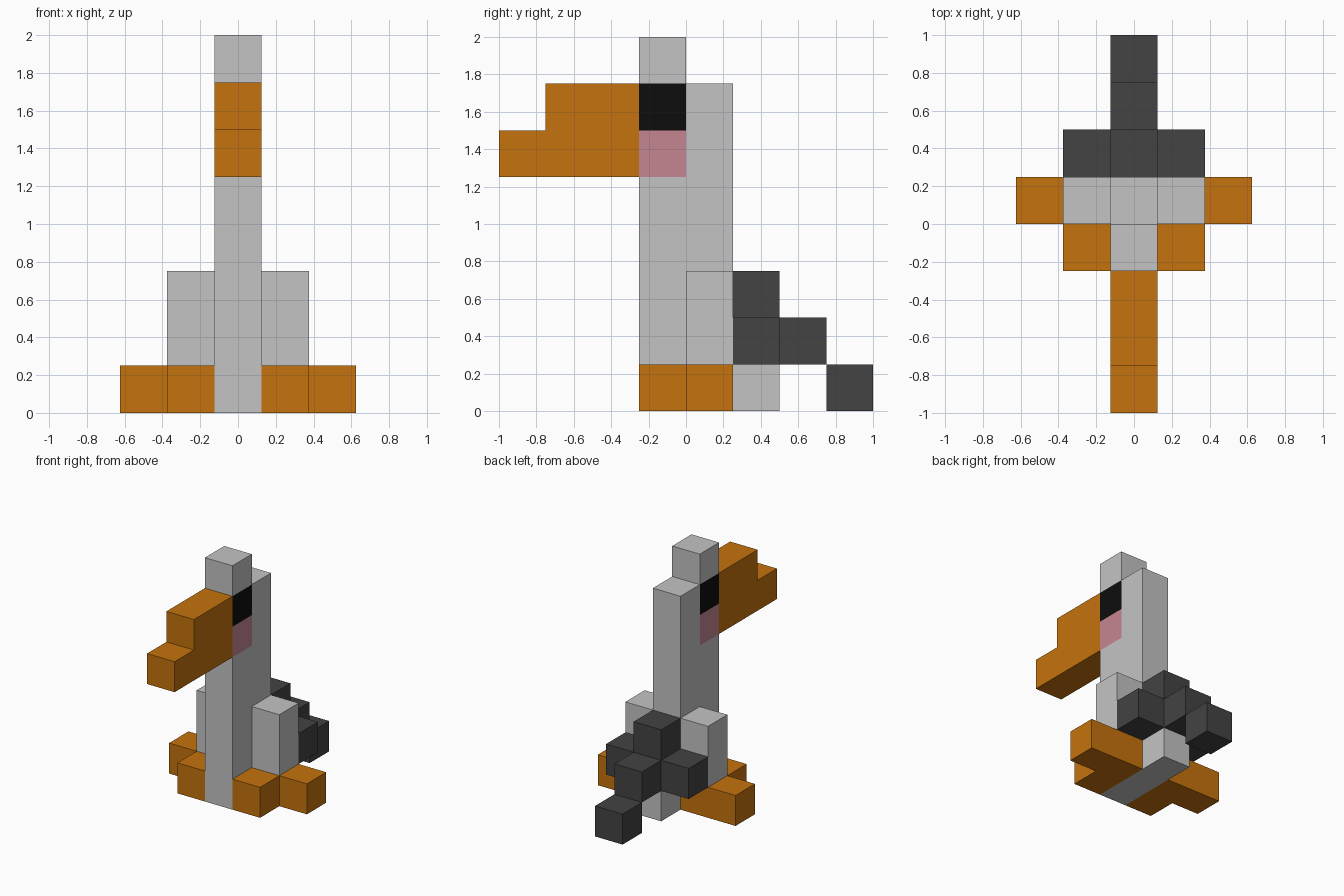
import bpy

U = 0.25  # edge of one block

cube = bpy.data.objects.get("Cube")
if cube:
    bpy.data.objects.remove(cube, do_unlink=True)


def material(name, r, g, b):
    mat = bpy.data.materials.new(name)
    mat.use_nodes = True
    mat.diffuse_color = (r, g, b, 1)
    mat.node_tree.nodes["Principled BSDF"].inputs["Base Color"].default_value = (r, g, b, 1)
    return mat


grey = material("light grey", 0.55, 0.55, 0.55)
dark = material("dark grey", 0.056, 0.056, 0.056)
orange = material("orange", 0.56, 0.17, 0.004)
pink = material("pink", 0.56, 0.24, 0.29)
black = material("black", 0.004, 0.004, 0.004)


def block(name, mat, x, y, z):
    """Box spanning the (start, end) ranges, counted in blocks."""
    bpy.ops.mesh.primitive_cube_add(size=1)
    obj = bpy.context.object
    obj.name = name
    spans = (x, y, z)
    for v in obj.data.vertices:
        v.co = [U * (s[1] if c > 0 else s[0]) for c, s in zip(v.co, spans)]
    obj.data.materials.append(mat)
    return obj


def pair(name, mat, x, y, z):
    """The same box on the left (+x) and the right (-x)."""
    block("left_" + name, mat, x, y, z)
    block("right_" + name, mat, (-x[1], -x[0]), y, z)


MID = (-0.5, 0.5)
SIDE = (0.5, 1.5)
OUTER = (1.5, 2.5)
FRONT = (-1, 0)
BACK = (0, 1)
RUMP = (1, 2)

# Neck and head, stacked in the front column
block("neck_front", grey, MID, FRONT, (0, 5))
block("cheeks", pink, MID, FRONT, (5, 6))
block("eyes", black, MID, FRONT, (6, 7))
block("crown", grey, MID, FRONT, (7, 8))
block("neck_back", grey, MID, BACK, (0, 7))

# Beak
block("beak_base", orange, MID, (-3, -1), (5, 7))
block("beak_tip", orange, MID, (-4, -3), (5, 6))

# Body sides and feet
pair("body_side", grey, SIDE, BACK, (1, 3))
pair("front_toe", orange, SIDE, FRONT, (0, 1))
pair("foot", orange, SIDE, BACK, (0, 1))
pair("outer_toe", orange, OUTER, BACK, (0, 1))

# Rump and tail
block("belly_back", grey, MID, RUMP, (0, 1))
block("rump", dark, MID, RUMP, (1, 3))
pair("wing_tip", dark, SIDE, RUMP, (1, 2))
block("tail_base", dark, MID, (2, 3), (1, 2))
block("tail_tip", dark, MID, (3, 4), (0, 1))
